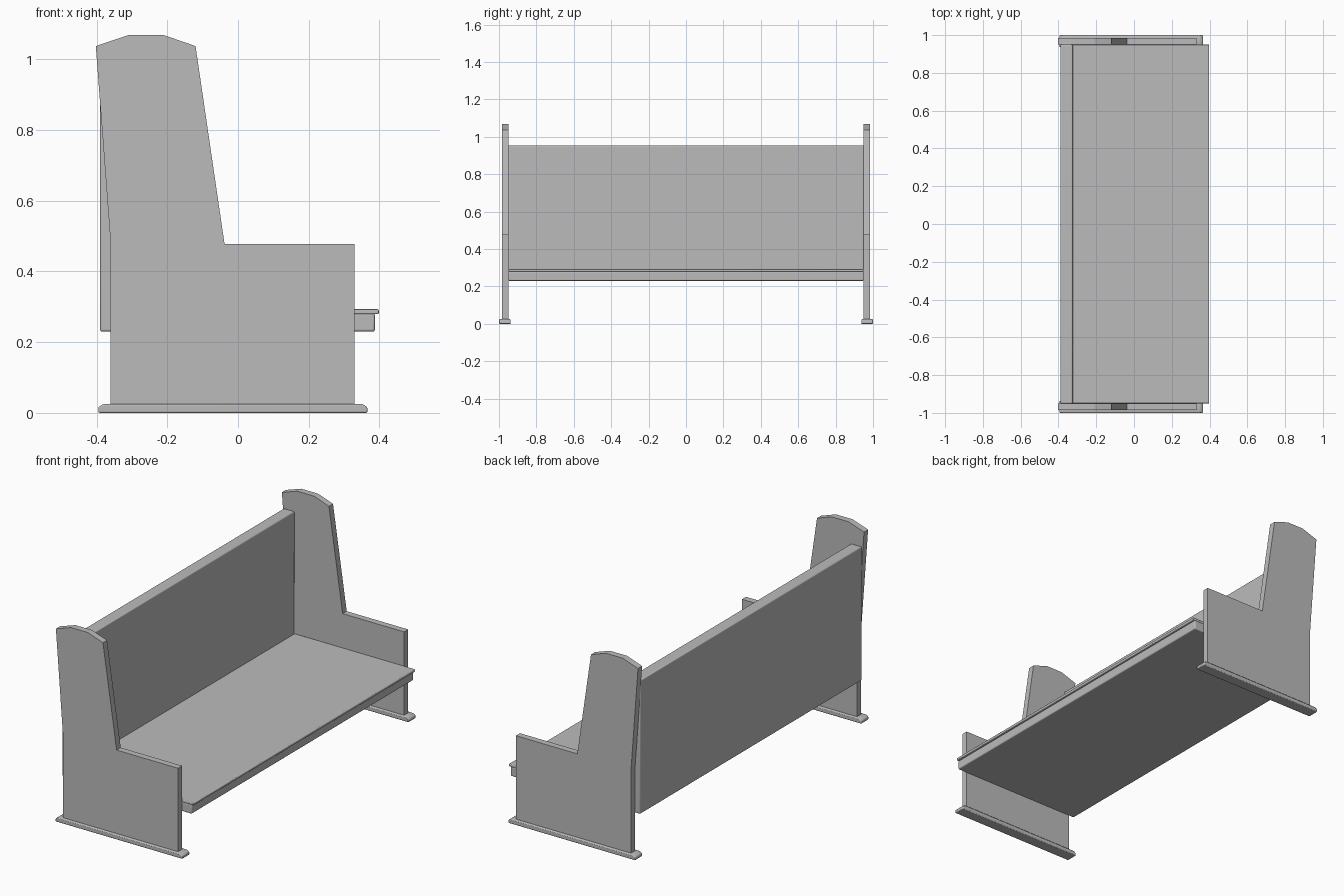
import bpy, bmesh, math

cube = bpy.data.objects.get("Cube")
if cube:
    bpy.data.objects.remove(cube, do_unlink=True)

# One painted-wood colour
paint = bpy.data.materials.new("plain_grey")
paint.use_nodes = True
grey = (0.5, 0.5, 0.5, 1)
paint.diffuse_color = grey
paint.node_tree.nodes["Principled BSDF"].inputs["Base Color"].default_value = grey


def extrude_profile(name, profile, y0, y1, bevel=0.0, segments=3):
    """Extrude an (x, z) outline along y and soften its edges."""
    bm = bmesh.new()
    face = bm.faces.new([bm.verts.new((x, y0, z)) for x, z in profile])
    new = bmesh.ops.extrude_face_region(bm, geom=[face])["geom"]
    moved = [v for v in new if isinstance(v, bmesh.types.BMVert)]
    bmesh.ops.translate(bm, verts=moved, vec=(0, y1 - y0, 0))
    bmesh.ops.recalc_face_normals(bm, faces=bm.faces)
    mesh = bpy.data.meshes.new(name)
    bm.to_mesh(mesh)
    bm.free()
    obj = bpy.data.objects.new(name, mesh)
    bpy.context.collection.objects.link(obj)
    mesh.materials.append(paint)
    if bevel:
        mod = obj.modifiers.new("soft_edges", "BEVEL")
        mod.width = bevel
        mod.segments = segments
        mod.limit_method = "ANGLE"
        bpy.ops.object.select_all(action="DESELECT")
        obj.select_set(True)
        bpy.context.view_layer.objects.active = obj
        bpy.ops.object.shade_smooth_by_angle(angle=math.radians(35))
    return obj


# Side panel outline: low arm at the front, tall crowned post at the rear
panel = [(-0.36, 0.02), (0.33, 0.02), (0.33, 0.477), (-0.038, 0.477),
         (-0.12, 1.037), (-0.21, 1.068), (-0.31, 1.068), (-0.402, 1.037),
         (-0.36, 0.477)]

# Foot rail outline with chamfered upper corners
foot = [(-0.395, 0), (0.366, 0), (0.366, 0.016), (0.352, 0.025),
        (-0.381, 0.025), (-0.395, 0.016)]

for side, s in (("right", -1), ("left", 1)):
    extrude_profile(side + "_end_panel", panel, s * 0.95, s * 0.985)
    extrude_profile(side + "_foot_rail", foot, s * 0.937, s, 0.004, 2)

# Backrest and seat base as one L-shaped bench body
body = [(-0.39, 0.23), (0.387, 0.23), (0.387, 0.281), (-0.325, 0.281),
        (-0.325, 0.955), (-0.39, 0.955)]
extrude_profile("bench_body", body, -0.95, 0.95, 0.006)

# Seat board with a thin rounded lip past the apron
board = [(-0.326, 0.279), (0.398, 0.279), (0.398, 0.293), (-0.326, 0.293)]
extrude_profile("seat_board", board, -0.95, 0.95, 0.004)
